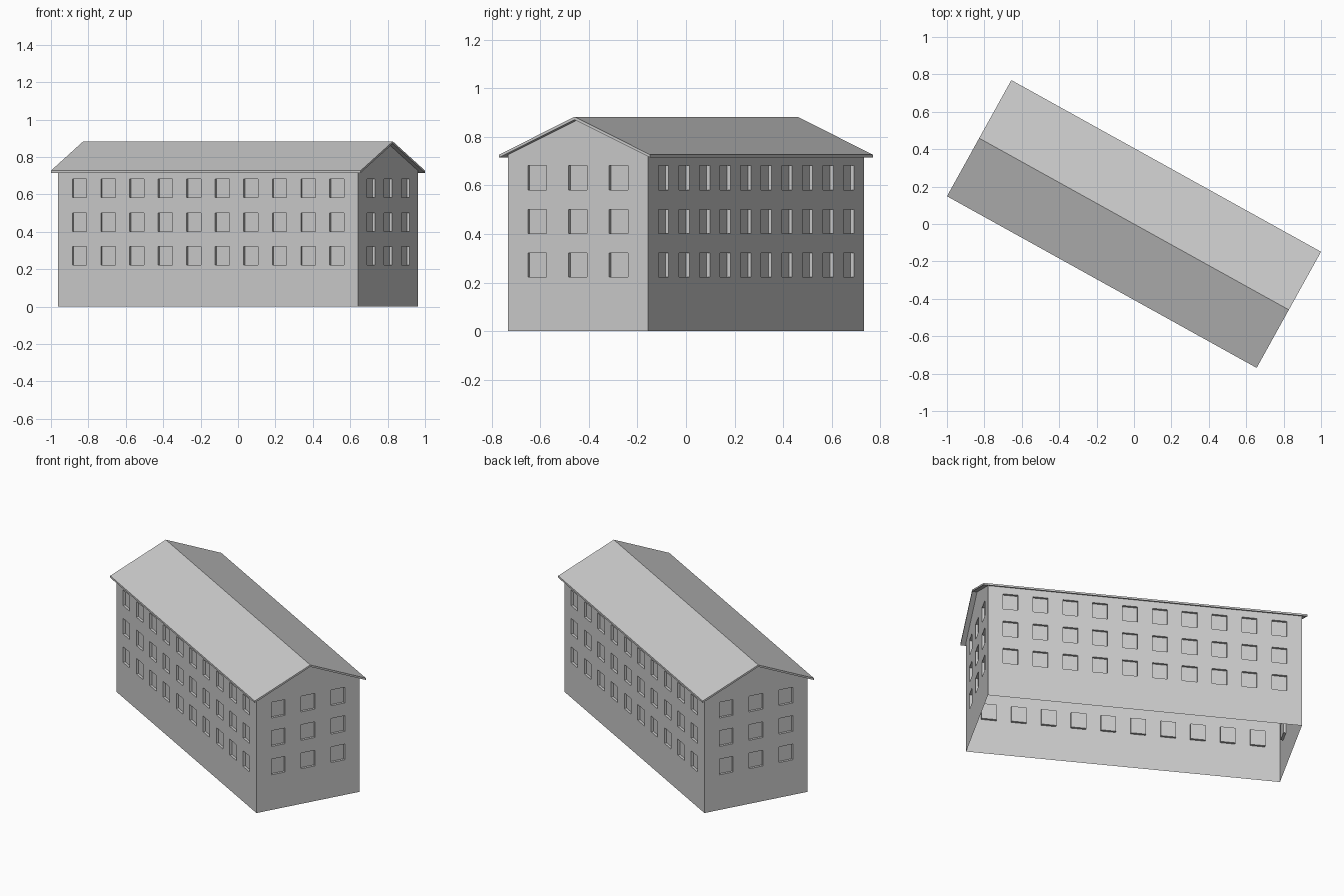
import bpy, bmesh, math
from mathutils import Matrix, Vector

if "Cube" in bpy.data.objects:
    bpy.data.objects.remove(bpy.data.objects["Cube"])

TURN = Matrix.Rotation(math.radians(-29.0), 4, 'Z')
HL, HW = 0.918, 0.33            # wall half length / half width
EAVE, RIDGE = 0.726, 0.871      # wall top, gable apex
WIN_W, WIN_H, DEPTH = 0.088, 0.099, 0.015
ROWS = (0.272, 0.452, 0.632)


def finish(bm, name):
    bmesh.ops.remove_doubles(bm, verts=bm.verts, dist=1e-5)
    bm.transform(TURN)
    me = bpy.data.meshes.new(name)
    bm.to_mesh(me)
    bm.free()
    ob = bpy.data.objects.new(name, me)
    bpy.context.collection.objects.link(ob)
    return ob


def lines(centres, size, lo, hi):
    """Grid lines: odd-numbered cells are window cells."""
    return [lo] + [c + s * size / 2 for c in centres for s in (-1, 1)] + [hi]


def wall(name, half, dist, angle, centres, gable=False):
    """Wall facing -y before turning, with recessed window panes."""
    bm = bmesh.new()
    us = lines(centres, WIN_W, -half, half)
    zs = lines(ROWS, WIN_H, 0, EAVE)

    def face(pts):
        return bm.faces.new([bm.verts.new(p) for p in pts])

    for i in range(len(us) - 1):
        for j in range(len(zs) - 1):
            q = [(us[i], zs[j]), (us[i + 1], zs[j]),
                 (us[i + 1], zs[j + 1]), (us[i], zs[j + 1])]
            outer = [Vector((u, -dist, z)) for u, z in q]
            if i % 2 and j % 2:
                inner = [p + Vector((0, DEPTH, 0)) for p in outer]
                face(inner)
                for k in range(4):
                    n = (k + 1) % 4
                    face((outer[k], outer[n], inner[n], inner[k]))
            else:
                face(outer)
    if gable:
        face([(-half, -dist, EAVE), (half, -dist, EAVE), (0, -dist, RIDGE)])
    bm.transform(Matrix.Rotation(math.radians(angle), 4, 'Z'))
    finish(bm, name)


# Long walls with ten window columns, gable walls with three
long_cols = [-0.786 + i * 1.572 / 9 for i in range(10)]
gable_cols = [-0.191, 0, 0.191]
wall("front_wall", HL, HW, 0, long_cols)
wall("back_wall", HL, HW, 180, long_cols)
wall("right_gable_wall", HW, HL, 90, gable_cols, True)
wall("left_gable_wall", HW, HL, -90, gable_cols, True)

# Thin overhanging gable roof: chevron profile extruded along the ridge
RL, RW, T = 0.9465, 0.355, 0.012
top = RIDGE + T
edge = top - (RIDGE - EAVE) / HW * RW
profile = [(-RW, edge - T), (0, RIDGE), (RW, edge - T), (RW, edge), (0, top), (-RW, edge)]
bm = bmesh.new()
a, b = [[bm.verts.new((x, y, z)) for y, z in profile] for x in (-RL, RL)]
for k in range(6):
    n = (k + 1) % 6
    bm.faces.new((a[k], a[n], b[n], b[k]))
for ring in (a, b):
    bm.faces.new((ring[0], ring[1], ring[4], ring[5]))
    bm.faces.new((ring[1], ring[2], ring[3], ring[4]))
bmesh.ops.recalc_face_normals(bm, faces=bm.faces)
finish(bm, "roof")
